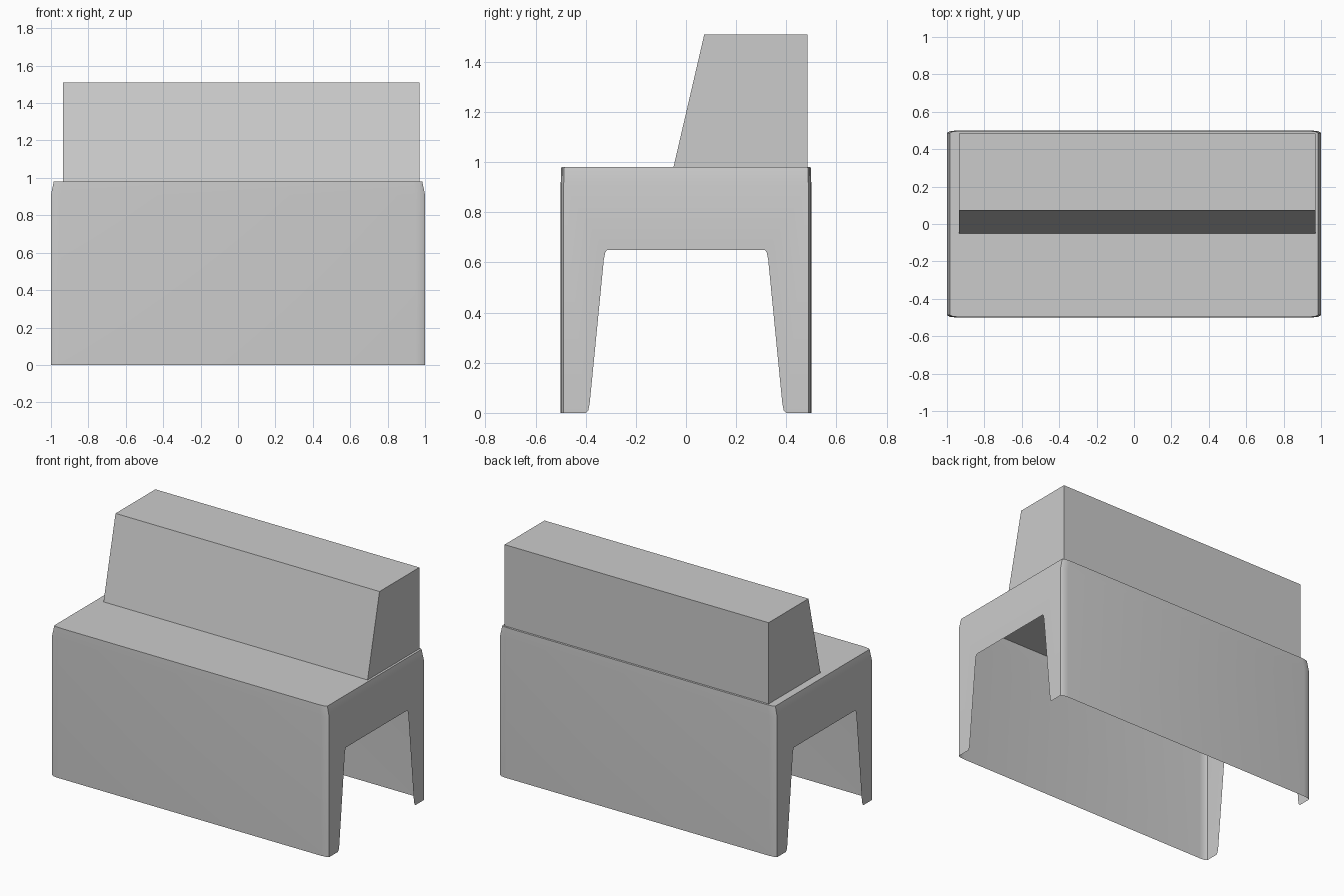
import bpy, bmesh

if "Cube" in bpy.data.objects:
    bpy.data.objects.remove(bpy.data.objects["Cube"])


def make_object(name, bm, smooth=False):
    bmesh.ops.remove_doubles(bm, verts=bm.verts, dist=0.0005)
    bmesh.ops.recalc_face_normals(bm, faces=bm.faces)
    mesh = bpy.data.meshes.new(name)
    bm.to_mesh(mesh)
    bm.free()
    obj = bpy.data.objects.new(name, mesh)
    bpy.context.collection.objects.link(obj)
    if smooth:
        bpy.ops.object.select_all(action='DESELECT')
        bpy.context.view_layer.objects.active = obj
        obj.select_set(True)
        bpy.ops.object.shade_smooth_by_angle(angle=0.6)
    return obj


def face(bm, points):
    return bm.faces.new([bm.verts.new(p) for p in points])


# Bench shell: thin sheet, open underneath
SHOULDER, TOP = 0.91, 0.98
corner = [(1.0, 0.488), (0.985, 0.496), (0.95, 0.5)]
plan = (corner + [(-x, y) for x, y in reversed(corner)]
        + [(-x, -y) for x, y in corner]
        + [(x, -y) for x, y in reversed(corner)])


def ring(z, sx=1.0, sy=1.0):
    return [(x * sx, y * sy, z) for x, y in plan]


rings = [ring(0), ring(SHOULDER), ring(TOP, 0.985, 0.995)]
bm = bmesh.new()
for level, (lower, upper) in enumerate(zip(rings, rings[1:])):
    for i in range(len(plan)):
        j = (i + 1) % len(plan)
        is_end = abs(plan[i][0]) == 1.0 and plan[i][0] == plan[j][0]
        if level == 0 and is_end:
            continue
        face(bm, [lower[i], lower[j], upper[j], upper[i]])
face(bm, rings[-1])

# End panels with the tapered leg opening
half_arch = [(0.40, 0.0), (0.39, 0.01), (0.384, 0.04),
             (0.328, 0.61), (0.322, 0.64), (0.315, 0.65)]
arch = half_arch + [(-y, z) for y, z in reversed(half_arch)]
end_outline = [(-0.488, 0), (-0.488, SHOULDER), (0.488, SHOULDER), (0.488, 0)] + arch
for x in (-1, 1):
    face(bm, [(x, y, z) for y, z in end_outline])
make_object("bench_shell", bm, smooth=True)

# Backrest: sloped profile extruded along x
profile = [(-0.05, TOP), (0.073, 1.51), (0.484, 1.51), (0.484, TOP)]
bm = bmesh.new()
left, right = ([(x, y, z) for y, z in profile] for x in (-0.935, 0.97))
face(bm, left)
face(bm, right)
for i in range(3):
    face(bm, [left[i], left[i + 1], right[i + 1], right[i]])
make_object("backrest", bm)
